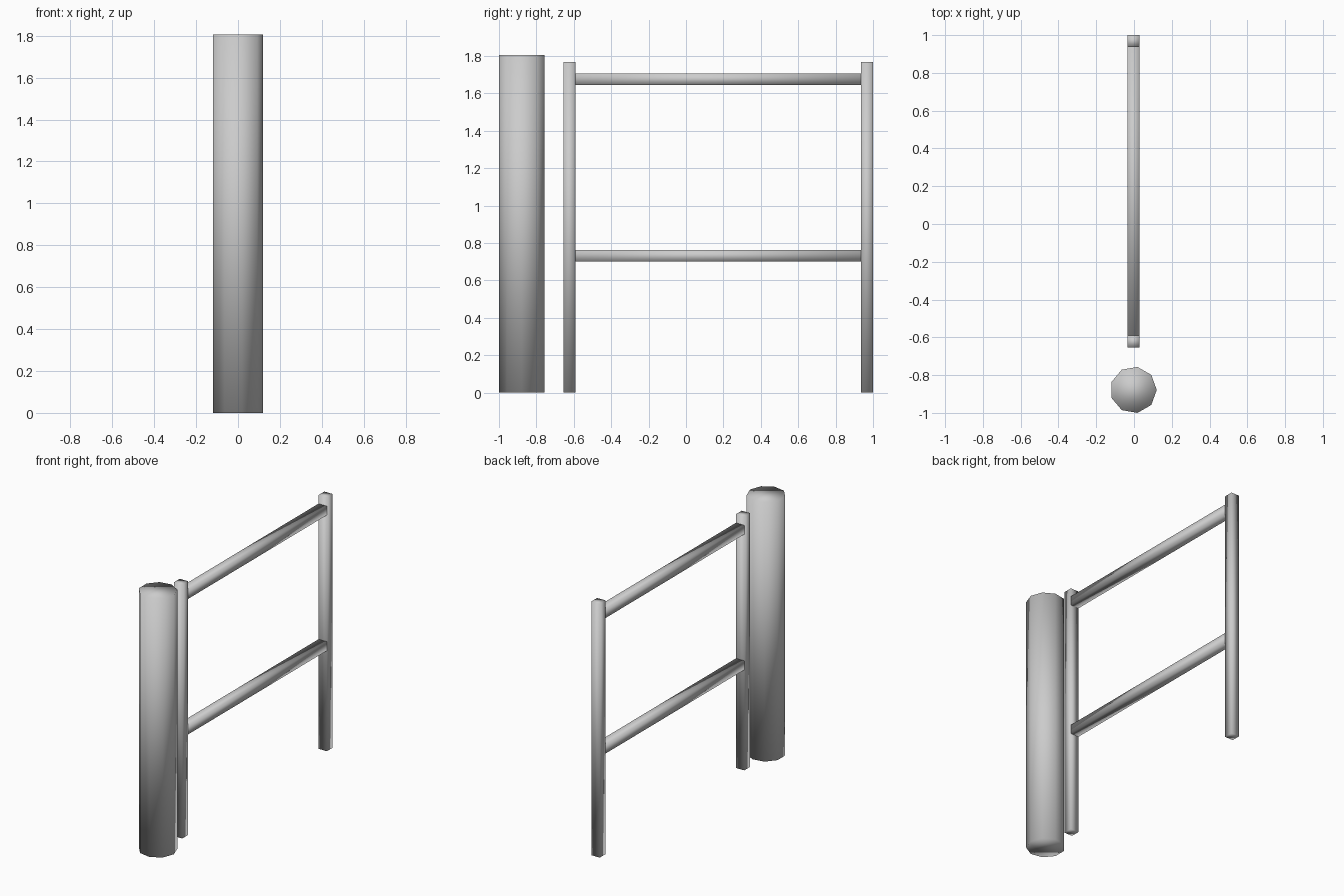
import bpy
import math

if "Cube" in bpy.data.objects:
    bpy.data.objects.remove(bpy.data.objects["Cube"])

CX = -0.003   # shared centre line of post and fence


def smooth(ob):
    for p in ob.data.polygons:
        p.use_smooth = True


def box(name, y0, y1, z0, z1, width=0.064):
    bpy.ops.mesh.primitive_cube_add(size=1, location=(CX, (y0 + y1) / 2, (z0 + z1) / 2))
    ob = bpy.context.object
    ob.name = name
    ob.scale = (width, y1 - y0, z1 - z0)
    bpy.ops.object.transform_apply(location=False, rotation=False, scale=True)
    smooth(ob)
    return ob


# Thick nine-sided post, one corner pointing to +x
R, H = 0.1235, 1.805
bpy.ops.mesh.primitive_cylinder_add(vertices=9, radius=R, depth=H,
                                    location=(CX, -1 + R * math.sin(math.radians(80)), H / 2),
                                    rotation=(0, 0, math.radians(-90)))
post = bpy.context.object
post.name = "round_post"
bpy.ops.object.transform_apply(location=False, rotation=True, scale=False)
smooth(post)

# Square uprights of the frame
for name, y in (("front_upright", -0.655), ("back_upright", 0.936)):
    box(name, y, y + 0.064, 0, 1.767)

# Horizontal rails between the uprights
for name, z in (("lower_rail", 0.70), ("upper_rail", 1.644)):
    box(name, -0.591, 0.936, z, z + 0.063)
